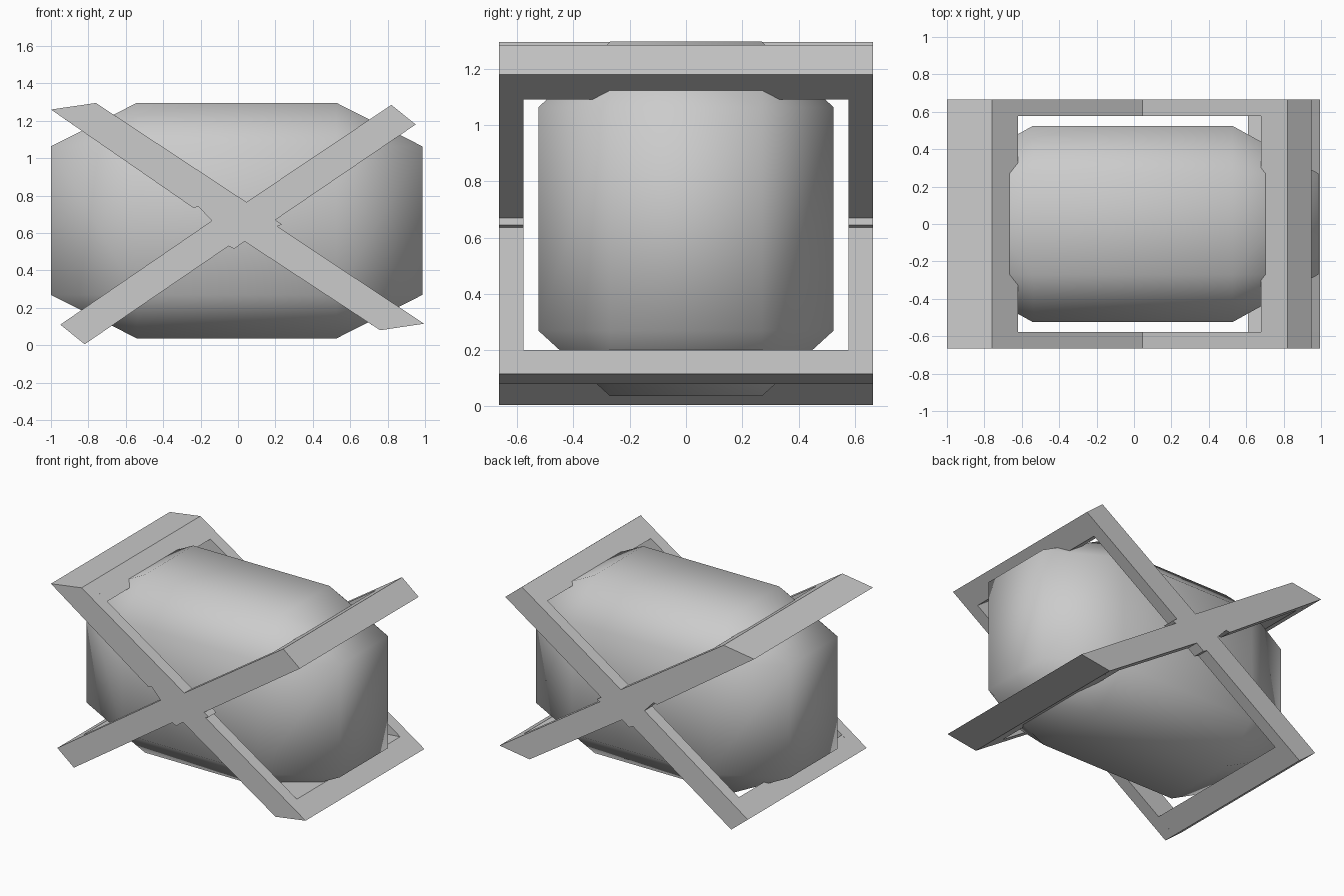
import bpy, bmesh
from itertools import product
from mathutils import Vector

cube = bpy.data.objects.get("Cube")
if cube:
    bpy.data.objects.remove(cube, do_unlink=True)

grey = bpy.data.materials.new("plain grey")
grey.use_nodes = True
grey.diffuse_color = (0.6, 0.6, 0.6, 1)
grey.node_tree.nodes["Principled BSDF"].inputs["Base Color"].default_value = (0.6, 0.6, 0.6, 1)


def finish(name, bm, smooth=False):
    bmesh.ops.recalc_face_normals(bm, faces=bm.faces[:])
    for face in bm.faces:
        face.smooth = smooth
    mesh = bpy.data.meshes.new(name)
    bm.to_mesh(mesh)
    bm.free()
    mesh.materials.append(grey)
    obj = bpy.data.objects.new(name, mesh)
    bpy.context.collection.objects.link(obj)
    return obj


def extrude_profile(name, profile, y0, y1):
    """Extrude an x-z outline from y0 to y1."""
    bm = bmesh.new()
    face = bm.faces.new([bm.verts.new((x, y0, z)) for x, z in profile])
    result = bmesh.ops.extrude_face_region(bm, geom=[face], use_keep_orig=True)
    verts = [v for v in result["geom"] if isinstance(v, bmesh.types.BMVert)]
    bmesh.ops.translate(bm, verts=verts, vec=(0, y1 - y0, 0))
    return finish(name, bm)


# Rounded barrel body: a box with every edge cut back, shaded smooth
OUTER = Vector((0.993, 0.525, 0.63))
INNER = Vector((0.533, 0.27, 0.397))
CENTRE = Vector((-0.007, 0, 0.666))
bm = bmesh.new()
for axis in range(3):
    for signs in product((-1, 1), repeat=3):
        size = [OUTER[i] if i == axis else INNER[i] for i in range(3)]
        bm.verts.new(CENTRE + Vector([s * d for s, d in zip(signs, size)]))
bmesh.ops.convex_hull(bm, input=bm.verts[:])
bmesh.ops.dissolve_limit(bm, angle_limit=0.02, verts=bm.verts[:], edges=bm.edges[:])
finish("body", bm, smooth=True)

# Crossed side plates, with small notches where the arms meet
CROSS = [
    (-1.0, 1.26), (-0.76, 1.295), (0.045, 0.765), (0.82, 1.285),
    (0.95, 1.18), (0.2, 0.67), (0.235, 0.645), (0.21, 0.635),
    (0.995, 0.115), (0.76, 0.08), (0.035, 0.555), (-0.02, 0.515),
    (-0.05, 0.53), (-0.82, 0.005), (-0.95, 0.11), (-0.14, 0.665),
    (-0.21, 0.74), (-0.24, 0.735),
]
for name, side in (("front", -1), ("back", 1)):
    extrude_profile(name + "_cross_plate", CROSS, side * 0.665, side * 0.578)

# Bars joining the two plates at each arm tip
BARS = {
    "upper_right_bar": [(-1.0, 1.26), (-0.76, 1.295), (-0.62, 1.203), (-0.87, 1.17)],
    "upper_left_bar": [(0.82, 1.285), (0.95, 1.18), (0.818, 1.09), (0.68, 1.191)],
    "lower_left_bar": [(0.995, 0.115), (0.76, 0.08), (0.61, 0.178), (0.866, 0.2)],
    "lower_right_bar": [(-0.82, 0.005), (-0.95, 0.11), (-0.818, 0.2), (-0.69, 0.094)],
}
for name, profile in BARS.items():
    extrude_profile(name, profile, -0.578, 0.578)
